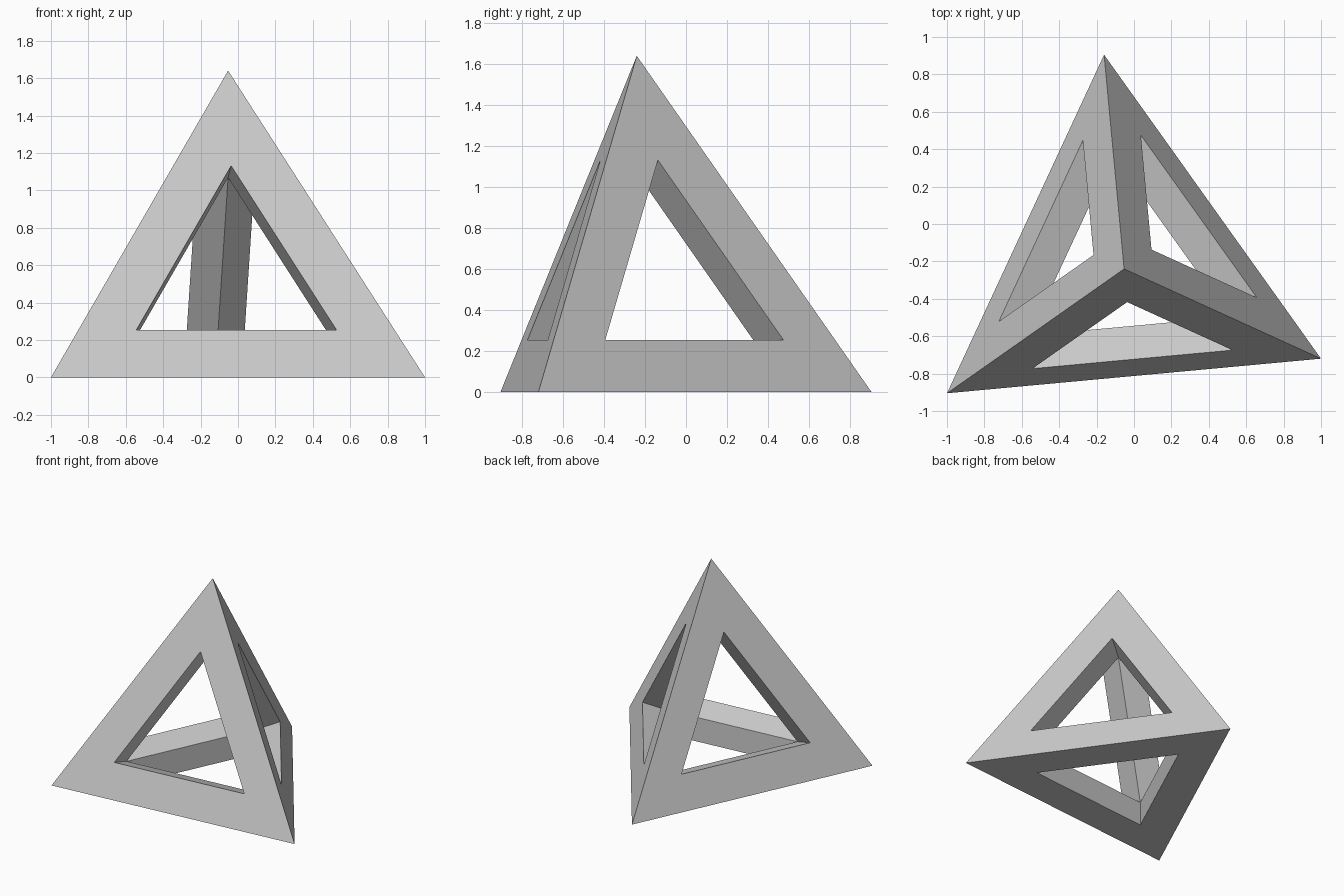
import bpy
import bmesh
from mathutils import Vector
from itertools import combinations

cube = bpy.data.objects.get("Cube")
if cube:
    bpy.data.objects.remove(cube, do_unlink=True)

OPENING = 0.535  # size of each opening relative to its face

# Grey material
grey = bpy.data.materials.new("light grey")
grey.use_nodes = True
colour = (0.604, 0.604, 0.604, 1)
grey.diffuse_color = colour
grey.node_tree.nodes["Principled BSDF"].inputs["Base Color"].default_value = colour

# Outer corners of the tetrahedron
corners = [Vector(c) for c in (
    (-1, -0.905, 0), (1, -0.72, 0), (-0.16, 0.905, 0), (-0.053, -0.24, 1.64))]


def shrink(points, centre):
    return [centre + (p - centre) * OPENING for p in points]


bm = bmesh.new()
outer = [bm.verts.new(c) for c in corners]

# Inner corners, where the ridges of the struts meet
middle = sum(corners, Vector()) / 4
inner = [bm.verts.new(p) for p in shrink(corners, middle)]

# Each side: three flat strips around an opening, and the opening's three walls
for side in combinations(range(4), 3):
    points = [corners[i] for i in side]
    rim = dict(zip(side, (bm.verts.new(p) for p in shrink(points, sum(points, Vector()) / 3))))
    for a, b in combinations(side, 2):
        bm.faces.new((outer[a], outer[b], rim[b], rim[a]))
        bm.faces.new((rim[a], rim[b], inner[b], inner[a]))

bmesh.ops.recalc_face_normals(bm, faces=bm.faces[:])
mesh = bpy.data.meshes.new("tetrahedron_frame")
bm.to_mesh(mesh)
bm.free()
mesh.materials.append(grey)
frame = bpy.data.objects.new("tetrahedron_frame", mesh)
bpy.context.collection.objects.link(frame)
